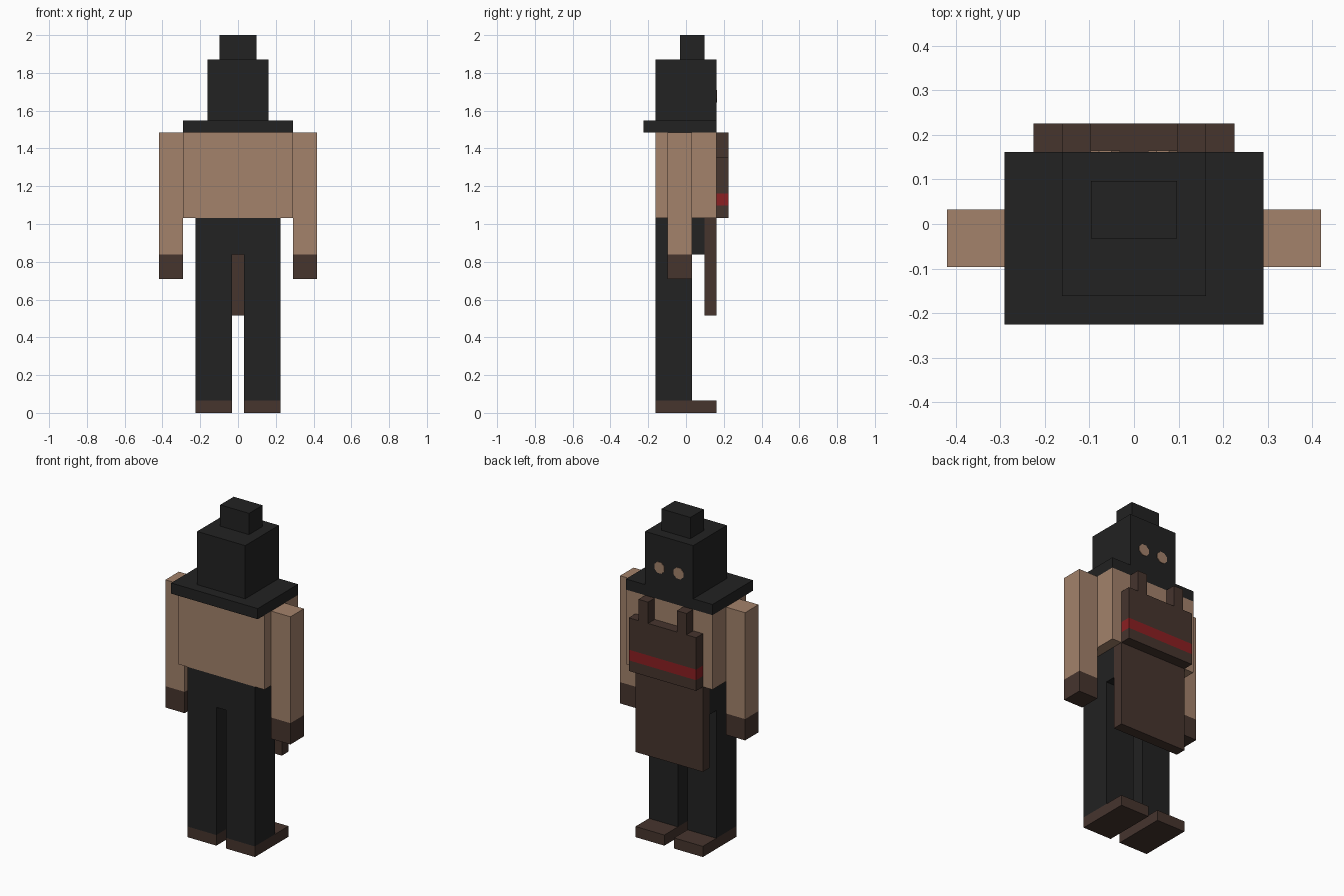
import bpy
import bmesh
from math import radians, cos, sin
from mathutils import Matrix

cube = bpy.data.objects.get("Cube")
if cube:
    bpy.data.objects.remove(cube, do_unlink=True)

U = 2 / 31  # block unit: the figure is 31 blocks tall


def material(name, color):
    m = bpy.data.materials.new(name)
    m.use_nodes = True
    m.diffuse_color = (*color, 1)
    m.node_tree.nodes["Principled BSDF"].inputs["Base Color"].default_value = (*color, 1)
    return m


black = material("black cloth", (0.016, 0.016, 0.016))
skin = material("tan", (0.366, 0.223, 0.147))
brown = material("dark brown leather", (0.061, 0.035, 0.027))
red = material("red band", (0.26, 0.014, 0.016))


def finish(name, bm, mat):
    mesh = bpy.data.meshes.new(name)
    bm.to_mesh(mesh)
    bm.free()
    mesh.materials.append(mat)
    obj = bpy.data.objects.new(name, mesh)
    bpy.context.collection.objects.link(obj)
    return obj


def block(name, mat, x, y, z):
    """Box given by its (low, high) range on each axis, in block units."""
    bm = bmesh.new()
    bmesh.ops.create_cube(bm, size=1)
    for v in bm.verts:
        v.co = [U * (r[0] if c < 0 else r[1]) for c, r in zip(v.co, (x, y, z))]
    return finish(name, bm, mat)


def pair(name, mat, x, y, z):
    """A left block and its mirrored right twin."""
    block("left_" + name, mat, x, y, z)
    block("right_" + name, mat, (-x[1], -x[0]), y, z)


# Head and hat
block("hat_knob", black, (-1.5, 1.5), (-0.5, 1.5), (29, 31))
block("head", black, (-2.5, 2.5), (-2.5, 2.5), (24, 29))
block("hat_brim", black, (-4.5, 4.5), (-3.5, 2.5), (23, 24))

# Body, arms and hands
block("torso", skin, (-4.5, 4.5), (-2.5, 2.5), (16, 23))
pair("arm", skin, (4.5, 6.5), (-1.5, 0.5), (13, 23))
pair("hand", brown, (4.5, 6.5), (-1.5, 0.5), (11, 13))

# Hips, legs and feet
block("hips", black, (-3.5, 3.5), (-2.5, 1.5), (13, 16))
pair("leg", black, (0.5, 3.5), (-2.5, 0.5), (1, 13))
pair("foot", brown, (0.5, 3.5), (-2.5, 2.5), (0, 1))

# Apron and banded bib with straps
block("apron", brown, (-3.5, 3.5), (1.5, 2.5), (8, 16))
for part, mat, z in (("bib_hem", brown, (16, 17)),
                     ("bib_band", red, (17, 18)),
                     ("bib", brown, (18, 21))):
    block(part, mat, (-3.5, 3.5), (2.5, 3.5), z)
pair("strap", brown, (1.5, 2.5), (2.5, 3.5), (21, 23))

# Eye holes: thin plates with trimmed corners
for side, sx in (("left", 1), ("right", -1)):
    bm = bmesh.new()
    bmesh.ops.create_cone(bm, cap_ends=True, segments=8, radius1=0.036, radius2=0.036,
                          depth=0.006,
                          matrix=Matrix.Translation((sx * U, 2.5 * U, 26 * U))
                          @ Matrix.Rotation(radians(90), 4, "X")
                          @ Matrix.Rotation(radians(22.5), 4, "Z"))
    finish(side + "_eye", bm, skin)
